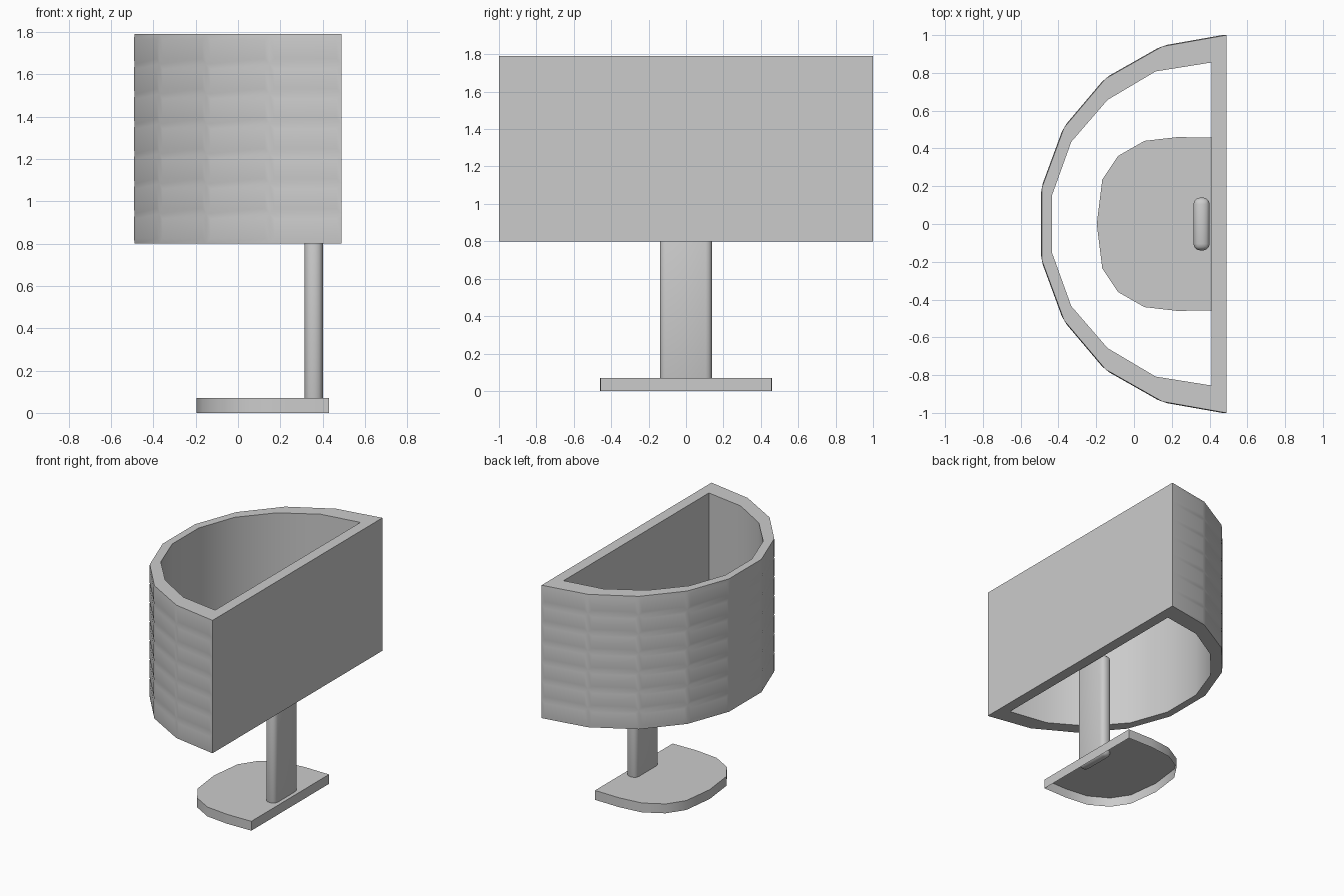
import bpy, bmesh

if "Cube" in bpy.data.objects:
    bpy.data.objects.remove(bpy.data.objects["Cube"], do_unlink=True)

grey = bpy.data.materials.new("soft_grey")
grey.use_nodes = True
grey.diffuse_color = (0.6, 0.6, 0.6, 1)
grey.node_tree.nodes["Principled BSDF"].inputs["Base Color"].default_value = (0.6, 0.6, 0.6, 1)


def finish(name, bm, angle=0.6):
    mesh = bpy.data.meshes.new(name)
    bm.to_mesh(mesh)
    bm.free()
    mesh.materials.append(grey)
    obj = bpy.data.objects.new(name, mesh)
    bpy.context.collection.objects.link(obj)
    bpy.ops.object.select_all(action='DESELECT')
    obj.select_set(True)
    bpy.context.view_layer.objects.active = obj
    bpy.ops.object.shade_smooth_by_angle(angle=angle)
    return obj


def mirrored(half):
    """Complete a half outline across the y = 0 line."""
    return half + [(x, -y) for x, y in reversed(half) if y > 0]


def ring(bm, outline, z):
    return [bm.verts.new((x, y, z)) for x, y in outline]


def bridge(bm, a, b):
    """Closed strip of quads between two rings of equal length."""
    n = len(a)
    return [bm.faces.new((a[i], a[(i + 1) % n], b[(i + 1) % n], b[i])) for i in range(n)]


# Shade: open half-round tube with embossed cells on its curved side
outer = mirrored([(0.49, 1.0), (0.15, 0.94), (-0.15, 0.77), (-0.37, 0.51), (-0.488, 0.19)])
inner = mirrored([(0.41, 0.855), (0.115, 0.808), (-0.14, 0.657), (-0.332, 0.435), (-0.433, 0.155)])
bottom, top, rows = 0.8, 1.79, 7
bm = bmesh.new()
levels = [ring(bm, outer, bottom + (top - bottom) * i / rows) for i in range(rows + 1)]
cells = []
for low, high in zip(levels, levels[1:]):
    cells += bridge(bm, low, high)[:-1]
inner_low, inner_high = ring(bm, inner, bottom), ring(bm, inner, top)
bridge(bm, inner_high, inner_low)
bridge(bm, levels[-1], inner_high)
bridge(bm, inner_low, levels[0])
bmesh.ops.recalc_face_normals(bm, faces=bm.faces)
bmesh.ops.inset_individual(bm, faces=cells, thickness=0.035, depth=0.004)
finish("lampshade", bm)

# Base: half-round plate, hollow underneath
plate = mirrored([(0.43, 0.457), (0.23, 0.46), (0.055, 0.44), (-0.085, 0.36), (-0.168, 0.235), (-0.197, 0)])
bm = bmesh.new()
foot, lid = ring(bm, plate, 0), ring(bm, plate, 0.07)
bridge(bm, foot, lid)
bm.faces.new(lid)
bmesh.ops.recalc_face_normals(bm, faces=bm.faces)
if sum(f.normal.z for f in bm.faces) < 0:
    bmesh.ops.reverse_faces(bm, faces=bm.faces)
finish("base", bm)

# Post: flat bar with rounded edges
bm = bmesh.new()
bmesh.ops.create_cube(bm, size=1)
for v in bm.verts:
    v.co = (0.358 + v.co.x * 0.086, v.co.y * 0.28, 0.435 + v.co.z * 0.81)
bmesh.ops.bevel(bm, geom=bm.edges[:], offset=0.035, segments=3, profile=0.5, affect='EDGES')
finish("post", bm)
